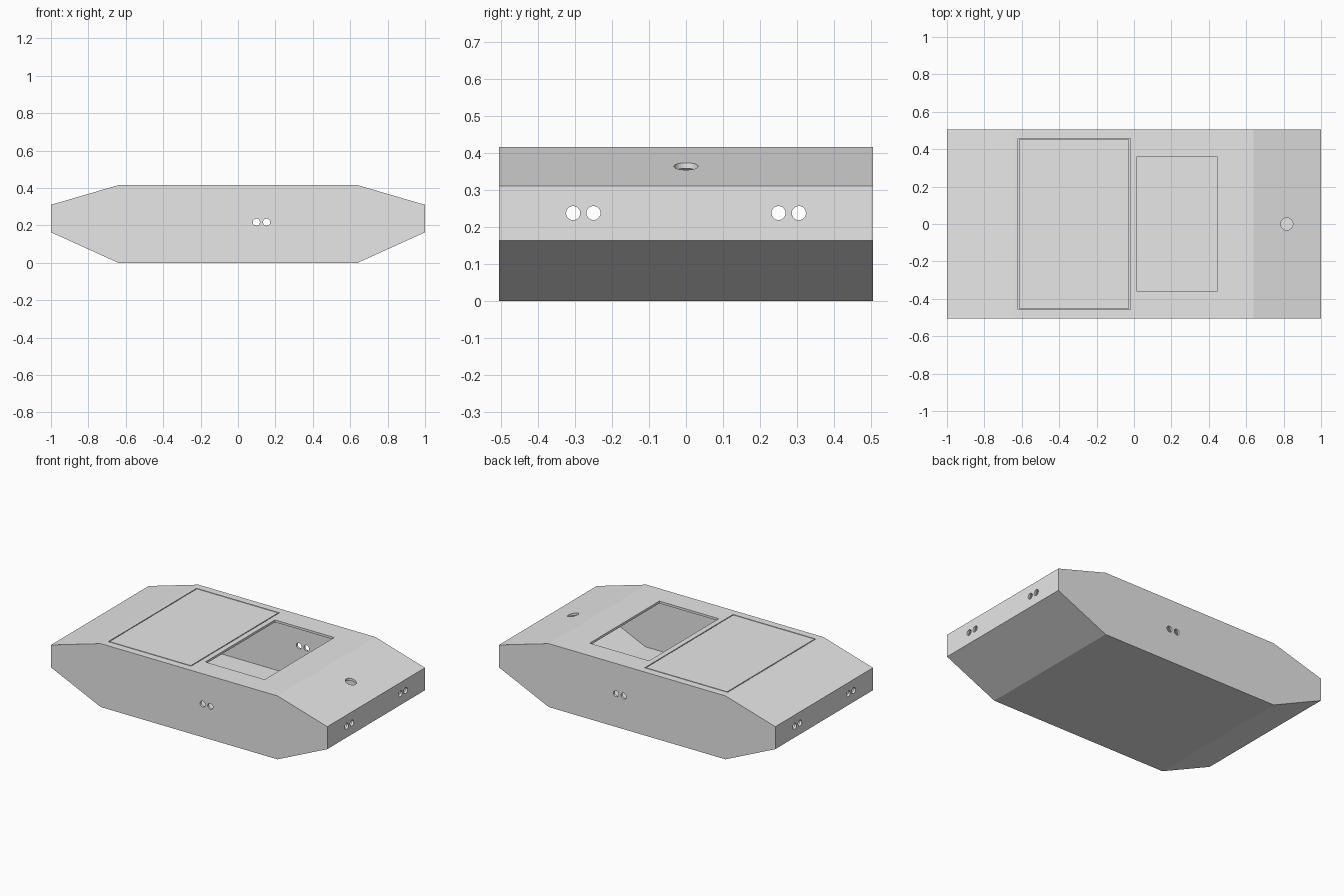
import bpy
import bmesh
from math import pi
from mathutils import Matrix, Vector

cube = bpy.data.objects.get("Cube")
if cube:
    bpy.data.objects.remove(cube, do_unlink=True)

grey = bpy.data.materials.new("light_grey")
grey.use_nodes = True
grey.diffuse_color = (0.8, 0.8, 0.8, 1)
grey.node_tree.nodes["Principled BSDF"].inputs["Base Color"].default_value = (0.8, 0.8, 0.8, 1)

TOP, HALF_Y, WALL = 0.415, 0.505, 0.015


def finish(name, bm):
    bmesh.ops.recalc_face_normals(bm, faces=bm.faces)
    mesh = bpy.data.meshes.new(name)
    bm.to_mesh(mesh)
    bm.free()
    obj = bpy.data.objects.new(name, mesh)
    obj.data.materials.append(grey)
    bpy.context.collection.objects.link(obj)
    return obj


def prism(name, half_profile, half_y):
    """Mirror a half profile in x and extrude it along y."""
    bm = bmesh.new()
    points = half_profile + [(-x, z) for x, z in reversed(half_profile)]
    face = bm.faces.new([bm.verts.new((x, -half_y, z)) for x, z in points])
    ext = bmesh.ops.extrude_face_region(bm, geom=[face])["geom"]
    verts = [v for v in ext if isinstance(v, bmesh.types.BMVert)]
    bmesh.ops.translate(bm, verts=verts, vec=(0, 2 * half_y, 0))
    return finish(name, bm)


def box(name, low, high):
    bm = bmesh.new()
    low, high = Vector(low), Vector(high)
    matrix = Matrix.Translation((low + high) / 2) @ Matrix.Diagonal((*(high - low), 1))
    bmesh.ops.create_cube(bm, size=1, matrix=matrix)
    return finish(name, bm)


def rod(name, centre, radius, length, axis):
    bm = bmesh.new()
    turn = {"x": Matrix.Rotation(pi / 2, 4, "Y"),
            "y": Matrix.Rotation(pi / 2, 4, "X"),
            "z": Matrix.Identity(4)}[axis]
    bmesh.ops.create_cone(bm, cap_ends=True, segments=32, radius1=radius, radius2=radius,
                          depth=length, matrix=Matrix.Translation(centre) @ turn)
    return finish(name, bm)


def cut(target, cutter):
    cutter.hide_render = True
    mod = target.modifiers.new("cut", "BOOLEAN")
    mod.operation, mod.solver, mod.object = "DIFFERENCE", "EXACT", cutter
    bpy.context.view_layer.objects.active = target
    bpy.ops.object.modifier_apply(modifier=mod.name)
    bpy.data.objects.remove(cutter, do_unlink=True)


# Hollow hull with sloped ends
hull = prism("hull", [(0.64, 0), (1, 0.163), (1, 0.31), (0.64, TOP)], HALF_Y)
cut(hull, prism("cavity_cutter",
                [(0.637, WALL), (1 - WALL, 0.173), (1 - WALL, 0.299), (0.638, TOP - WALL)],
                HALF_Y - WALL))

# Open hatch and the shallow seat of the closed panel
cut(hull, box("hatch_cutter", (0.015, -0.36, 0.3), (0.445, 0.36, 0.5)))
cut(hull, box("seat_cutter", (-0.62, -0.457, TOP - 0.01), (-0.02, 0.457, 0.5)))

# Paired holes through the sides and the ends
for x in (0.098, 0.153):
    cut(hull, rod("side_hole_cutter", (x, 0, 0.217), 0.019, 1.4, "y"))
for y in (-0.305, -0.25, 0.25, 0.305):
    cut(hull, rod("end_hole_cutter", (0, y, 0.237), 0.019, 2.4, "x"))

# Round hole in the upper slope
cut(hull, rod("slope_hole_cutter", (0.817, 0, 0.38), 0.033, 0.16, "z"))

# Flush panel with a narrow gap around it
box("closed_panel", (-0.614, -0.451, TOP - 0.0098), (-0.026, 0.451, TOP))
